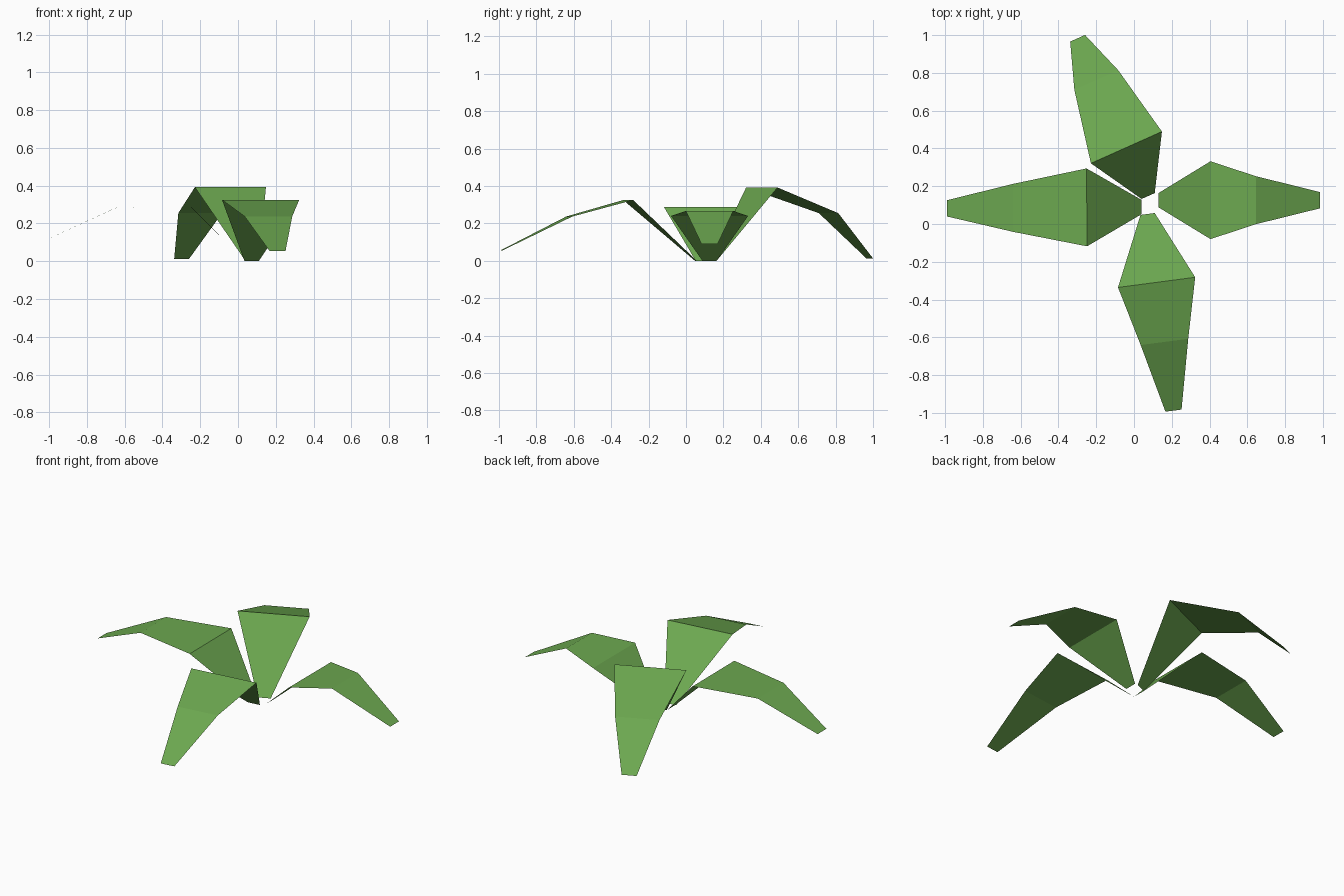
import bpy, bmesh
from math import radians
from mathutils import Matrix, Vector

cube = bpy.data.objects.get("Cube")
if cube:
    bpy.data.objects.remove(cube, do_unlink=True)

# Leaf green
green = bpy.data.materials.new("leaf_green")
green.use_nodes = True
colour = (0.15, 0.39, 0.08, 1)
green.diffuse_color = colour
bsdf = green.node_tree.nodes["Principled BSDF"]
bsdf.inputs["Base Color"].default_value = colour
bsdf.inputs["Roughness"].default_value = 0.9

# Half widths from root to tip, shared by every leaf
HALF_WIDTHS = (0.038, 0.206, 0.127, 0.043)


def leaf(name, root, yaw, spine):
    """Folded flat-faced blade; spine lists (distance, height) from the root."""
    turn = Matrix.Translation((*root, 0)) @ Matrix.Rotation(radians(yaw), 4, "Z")
    bm = bmesh.new()
    rows = []
    for half, (dist, height) in zip(HALF_WIDTHS, [(0, 0)] + spine):
        rows.append([bm.verts.new(turn @ Vector((dist, side * half, height)))
                     for side in (-1, 1)])
    for a, b in zip(rows, rows[1:]):
        bm.faces.new((a[0], b[0], b[1], a[1]))
    mesh = bpy.data.meshes.new(name)
    bm.to_mesh(mesh)
    bm.free()
    mesh.materials.append(green)
    obj = bpy.data.objects.new(name, mesh)
    bpy.context.collection.objects.link(obj)


# Four leaves spreading from the centre
leaf("front_leaf", (0.072, 0.053), -82.5, [(0.365, 0.325), (0.683, 0.237), (1.05, 0.055)])
leaf("back_leaf", (0.075, 0.148), 114.1, [(0.282, 0.392), (0.673, 0.255), (0.915, 0.012)])
leaf("left_leaf", (0.13, 0.126), 0, [(0.275, 0.24), (0.515, 0.267), (0.855, 0.09)])
leaf("right_leaf", (0.04, 0.09), 180.4, [(0.29, 0.288), (0.68, 0.285), (1.03, 0.125)])
